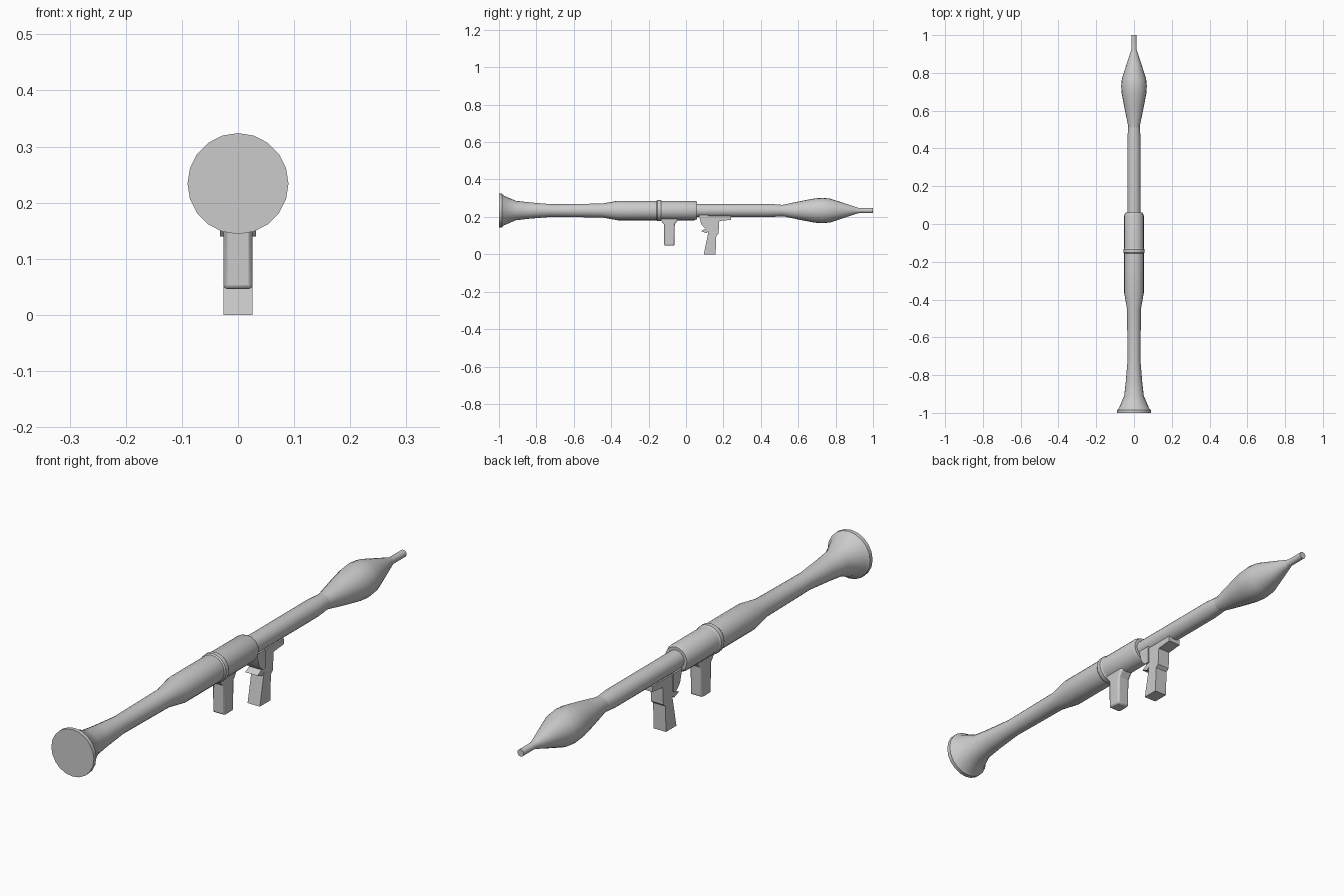
import bpy, bmesh, math

if "Cube" in bpy.data.objects:
    bpy.data.objects.remove(bpy.data.objects["Cube"])

AXIS_Z = 0.234


def finish(name, bm, bevel=0.0):
    bmesh.ops.recalc_face_normals(bm, faces=bm.faces)
    mesh = bpy.data.meshes.new(name)
    bm.to_mesh(mesh)
    bm.free()
    ob = bpy.data.objects.new(name, mesh)
    bpy.context.collection.objects.link(ob)
    if bevel:
        mod = ob.modifiers.new("bevel", 'BEVEL')
        mod.width = bevel
        mod.segments = 2
        mod.limit_method = 'ANGLE'
        mod.angle_limit = math.radians(50)
    bpy.ops.object.select_all(action='DESELECT')
    ob.select_set(True)
    bpy.context.view_layer.objects.active = ob
    bpy.ops.object.shade_smooth_by_angle(angle=math.radians(30))
    return ob


def lathe(name, profile, sides=20):
    """Closed body of revolution about the y axis; profile is (y, radius)."""
    bm = bmesh.new()
    rings = []
    for y, r in profile:
        rings.append([bm.verts.new((r * math.sin(2 * math.pi * i / sides), y,
                                    AXIS_Z + r * math.cos(2 * math.pi * i / sides)))
                      for i in range(sides)])
    for a, b in zip(rings, rings[1:]):
        for i in range(sides):
            j = (i + 1) % sides
            bm.faces.new((a[i], a[j], b[j], b[i]))
    bm.faces.new(rings[0])
    bm.faces.new(rings[-1])
    return finish(name, bm)


def slab(name, outline, half, bevel=0.0):
    """Side outline (y, z) extruded symmetrically across x."""
    bm = bmesh.new()
    left = [bm.verts.new((-half, y, z)) for y, z in outline]
    right = [bm.verts.new((half, y, z)) for y, z in outline]
    bm.faces.new(left)
    bm.faces.new(right)
    n = len(outline)
    for i in range(n):
        j = (i + 1) % n
        bm.faces.new((left[i], left[j], right[j], right[i]))
    return finish(name, bm, bevel)


# Flared tail, sleeve and front tube
lathe("main_tube", [
    (-1.0, 0.09), (-0.985, 0.09), (-0.975, 0.08), (-0.91, 0.052),
    (-0.84, 0.044), (-0.72, 0.034), (-0.45, 0.037), (-0.365, 0.052),
    (0.045, 0.052), (0.06, 0.046), (0.06, 0.035),
    (0.455, 0.035), (0.52, 0.03)])

# Raised band around the sleeve
lathe("sleeve_band", [(-0.16, 0.05), (-0.152, 0.056), (-0.135, 0.056), (-0.127, 0.05)])

# Bulbous nose with thin tip
lathe("nose", [
    (0.50, 0.03), (0.52, 0.031), (0.62, 0.052), (0.69, 0.065), (0.73, 0.068),
    (0.77, 0.064), (0.85, 0.038), (0.91, 0.018), (0.925, 0.0135), (1.0, 0.0135)])

# Plain rear grip, widening where it meets the sleeve
slab("rear_grip", [
    (-0.117, 0.046), (-0.062, 0.046), (-0.060, 0.16), (-0.042, 0.185),
    (-0.042, 0.205), (-0.138, 0.205), (-0.138, 0.185), (-0.118, 0.16)], 0.026, 0.007)

# Front grip with trigger and forward mount
slab("trigger_grip", [
    (0.07, 0.205), (0.082, 0.16), (0.105, 0.137), (0.08, 0.124), (0.108, 0.113),
    (0.120, 0.122), (0.095, 0.0), (0.158, 0.0), (0.162, 0.10), (0.174, 0.11),
    (0.178, 0.178), (0.24, 0.184), (0.24, 0.205)], 0.026)

# Wider housing above the trigger
slab("trigger_housing", [
    (0.068, 0.21), (0.082, 0.16), (0.102, 0.14), (0.12, 0.14), (0.12, 0.21)], 0.032)
